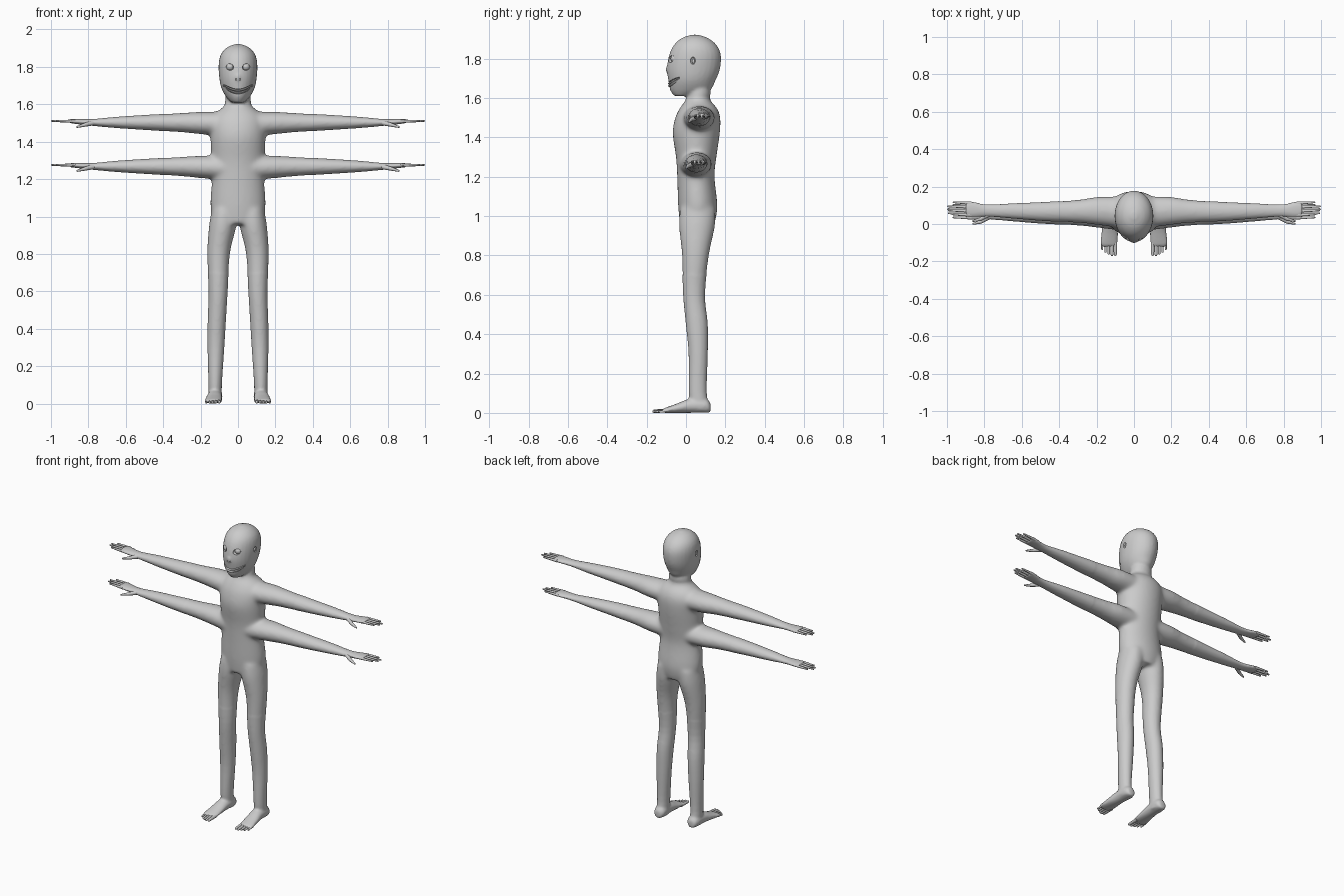
import bpy, bmesh, math
from mathutils import Vector, Matrix, Euler

if "Cube" in bpy.data.objects:
    bpy.data.objects.remove(bpy.data.objects["Cube"])

skin = bpy.data.materials.new("grey_skin")
skin.use_nodes = True
GREY = (0.6, 0.6, 0.6, 1)
skin.diffuse_color = GREY
skin.node_tree.nodes["Principled BSDF"].inputs["Base Color"].default_value = GREY


def loft(bm, axis, rings, sides=28, steps=4):
    """Closed tube through rings of (position, centre a, centre b, half a, half b)."""
    keys = [Vector(r) for r in rings]
    path = []
    for i in range(len(keys) - 1):
        p, q = keys[i], keys[i + 1]
        before, after = keys[max(i - 1, 0)], keys[min(i + 2, len(keys) - 1)]
        for k in range(steps):
            t = k / steps
            m, n = (q - before) / 2, (after - p) / 2
            path.append(p + m * t + (3 * (q - p) - 2 * m - n) * t**2
                        + (2 * (p - q) + m + n) * t**3)
    path.append(keys[-1])
    loops = []
    for t, ca, cb, ha, hb in path:
        loop = []
        for k in range(sides):
            w = math.tau * k / sides
            a, b = ca + ha * math.cos(w), cb + hb * math.sin(w)
            co = {"x": (t, a, b), "y": (a, t, b), "z": (a, b, t)}[axis]
            loop.append(bm.verts.new(co))
        loops.append(loop)
    for u, v in zip(loops, loops[1:]):
        for k in range(sides):
            j = (k + 1) % sides
            bm.faces.new((u[k], u[j], v[j], v[k]))
    bm.faces.new(loops[0])
    bm.faces.new(loops[-1])


def ball(bm, centre, radii, turn=(0, 0, 0), detail=16):
    mat = Matrix.LocRotScale(Vector(centre), Euler(turn), Vector(radii))
    bmesh.ops.create_uvsphere(bm, u_segments=detail, v_segments=detail // 2 + 2, radius=1, matrix=mat)


def digit(bm, start, end, r0, r1):
    """Tapered finger or toe with a rounded tip."""
    start, end = Vector(start), Vector(end)
    d = end - start
    turn = d.to_track_quat("Z", "Y").to_matrix().to_4x4()
    bmesh.ops.create_cone(bm, cap_ends=True, segments=10, radius1=r0, radius2=r1, depth=d.length,
                          matrix=Matrix.Translation((start + end) / 2) @ turn)
    ball(bm, end, (r1, r1, r1), detail=10)


def finish(name, bm):
    bmesh.ops.recalc_face_normals(bm, faces=bm.faces)
    mesh = bpy.data.meshes.new(name)
    bm.to_mesh(mesh)
    bm.free()
    mesh.materials.append(skin)
    obj = bpy.data.objects.new(name, mesh)
    bpy.context.collection.objects.link(obj)
    return obj


def activate(obj):
    bpy.ops.object.select_all(action="DESELECT")
    obj.select_set(True)
    bpy.context.view_layer.objects.active = obj


def apply(obj, kind, **settings):
    mod = obj.modifiers.new(kind, kind)
    for key, value in settings.items():
        setattr(mod, key, value)
    activate(obj)
    bpy.ops.object.modifier_apply(modifier=mod.name)


def smooth(obj, angle=60):
    activate(obj)
    bpy.ops.object.shade_smooth_by_angle(angle=math.radians(angle))


SIDES = (("left", 1), ("right", -1))
ARM_LEVELS = (("upper", 0, 0), ("lower", -0.015, -0.235))

# torso, neck and head
body_bm = bmesh.new()
loft(body_bm, "z", [
    (0.96, 0, 0.057, 0.12, 0.088), (1.05, 0, 0.06, 0.148, 0.1), (1.2, 0, 0.05, 0.14, 0.095),
    (1.3, 0, 0.052, 0.142, 0.103), (1.42, 0, 0.052, 0.148, 0.12), (1.5, 0, 0.06, 0.15, 0.115),
    (1.55, 0, 0.063, 0.125, 0.094), (1.59, 0, 0.06, 0.076, 0.063), (1.63, 0, 0.065, 0.068, 0.06),
    (1.7, 0, 0.06, 0.06, 0.06)])
loft(body_bm, "z", [
    (1.61, 0, -0.015, 0.035, 0.045), (1.64, 0, 0.02, 0.064, 0.1), (1.69, 0, 0.03, 0.09, 0.12),
    (1.75, 0, 0.038, 0.101, 0.135), (1.82, 0, 0.046, 0.103, 0.131), (1.87, 0, 0.047, 0.09, 0.108),
    (1.905, 0, 0.045, 0.057, 0.066), (1.922, 0, 0.045, 0.014, 0.016)])
ball(body_bm, (0, -0.086, 1.745), (0.016, 0.018, 0.024))

for side, s in SIDES:
    # legs
    loft(body_bm, "z", [(z, s * x, y, a, b) for z, x, y, a, b in (
        (0.01, 0.122, 0.075, 0.037, 0.05), (0.1, 0.122, 0.06, 0.036, 0.046),
        (0.3, 0.118, 0.062, 0.045, 0.049), (0.45, 0.113, 0.055, 0.049, 0.056),
        (0.6, 0.106, 0.041, 0.051, 0.056), (0.8, 0.104, 0.048, 0.061, 0.069),
        (0.95, 0.082, 0.056, 0.073, 0.092), (1.04, 0.075, 0.06, 0.065, 0.09))])
    # feet
    loft(body_bm, "y", [(y, s * x, z, a, z) for y, x, z, a in (
        (0.125, 0.122, 0.024, 0.02), (0.1, 0.122, 0.036, 0.038), (0.02, 0.125, 0.036, 0.04),
        (-0.05, 0.13, 0.023, 0.045), (-0.1, 0.134, 0.014, 0.046), (-0.12, 0.134, 0.01, 0.042))])
    # arms with palms
    for level, dy, dz in ARM_LEVELS:
        loft(body_bm, "x", [(s * x, y + dy, z + dz, a, b) for x, y, z, a, b in (
            (0.06, 0.062, 1.495, 0.085, 0.065), (0.2, 0.07, 1.5, 0.075, 0.06),
            (0.3, 0.068, 1.502, 0.062, 0.052), (0.5, 0.067, 1.503, 0.05, 0.04),
            (0.65, 0.07, 1.503, 0.041, 0.03), (0.78, 0.072, 1.503, 0.033, 0.018),
            (0.86, 0.078, 1.508, 0.042, 0.014), (0.9, 0.08, 1.51, 0.041, 0.011))])

body = finish("body", body_bm)
apply(body, "REMESH", mode="VOXEL", voxel_size=0.008)
apply(body, "SMOOTH", factor=0.5, iterations=3)
# soften the joins of trunk and limbs, but not the hands, feet or head
trunk = body.vertex_groups.new(name="trunk")
trunk.add([v.index for v in body.data.vertices
           if abs(v.co.x) < 0.4 and 0.7 < v.co.z < 1.6], 1, "REPLACE")
apply(body, "SMOOTH", factor=0.5, iterations=25, vertex_group="trunk")


def mouth_band(bm, depth, lift, half_depth, half_height):
    """Curved grin following the front of the jaw."""
    rings = []
    for k in range(-8, 9):
        u = k / 8
        x = 0.08 * u
        y = 0.03 - 0.12 * math.sqrt(1 - (x / 0.089)**2)
        taper = 1 - 0.75 * u**4
        rings.append((x, y + depth, 1.668 + lift * taper + 0.036 * u * u,
                      half_depth, half_height * taper))
    loft(bm, "x", rings, sides=12, steps=1)


# carve mouth, eye sockets, nostrils and ear hollows
cut_bm = bmesh.new()
mouth_band(cut_bm, 0, 0, 0.024, 0.014)
for side, s in SIDES:
    ball(cut_bm, (s * 0.046, -0.077, 1.8), (0.025, 0.02, 0.018), (0, -0.3 * s, 0.45 * s))
    ball(cut_bm, (s * 0.011, -0.104, 1.732), (0.005, 0.012, 0.007))
    ball(cut_bm, (s * 0.104, 0.035, 1.79), (0.012, 0.013, 0.019))
cutter = finish("face_cutter", cut_bm)
cutter.hide_render = True
apply(body, "BOOLEAN", operation="DIFFERENCE", object=cutter, solver="EXACT")
bpy.data.objects.remove(cutter)
smooth(body, 50)

# teeth
for row, lift in (("upper", 0.006), ("lower", -0.006)):
    bm = bmesh.new()
    mouth_band(bm, 0.01, lift, 0.012, 0.0055)
    smooth(finish(row + "_teeth", bm))

for side, s in SIDES:
    # eyes and ears
    bm = bmesh.new()
    ball(bm, (s * 0.042, -0.057, 1.8), (0.021, 0.021, 0.021))
    smooth(finish(side + "_eye", bm))
    bm = bmesh.new()
    ball(bm, (s * 0.096, 0.038, 1.787), (0.008, 0.007, 0.012))
    smooth(finish(side + "_ear", bm))
    # fingers and thumbs
    for level, dy, dz in ARM_LEVELS:
        bm = bmesh.new()
        for y, tip in ((0.048, 0.965), (0.069, 0.99), (0.09, 0.994), (0.111, 0.965)):
            digit(bm, (s * 0.87, y + dy, 1.509 + dz), (s * tip, y * 1.05 + dy, 1.511 + dz),
                  0.009, 0.005)
        digit(bm, (s * 0.77, 0.055 + dy, 1.502 + dz), (s * 0.82, 0.026 + dy, 1.49 + dz), 0.014, 0.01)
        digit(bm, (s * 0.82, 0.026 + dy, 1.49 + dz), (s * 0.86, 0.016 + dy, 1.479 + dz), 0.01, 0.005)
        smooth(finish(f"{side}_{level}_fingers", bm))
    # toes
    bm = bmesh.new()
    for k, tip in enumerate((-0.162, -0.164, -0.157, -0.148, -0.135)):
        x = 0.1 + 0.0175 * k
        r = 0.011 - 0.001 * k
        digit(bm, (s * x, -0.09, 0.012), (s * x, tip, r * 0.8), r, r * 0.75)
    smooth(finish(side + "_toes", bm))
